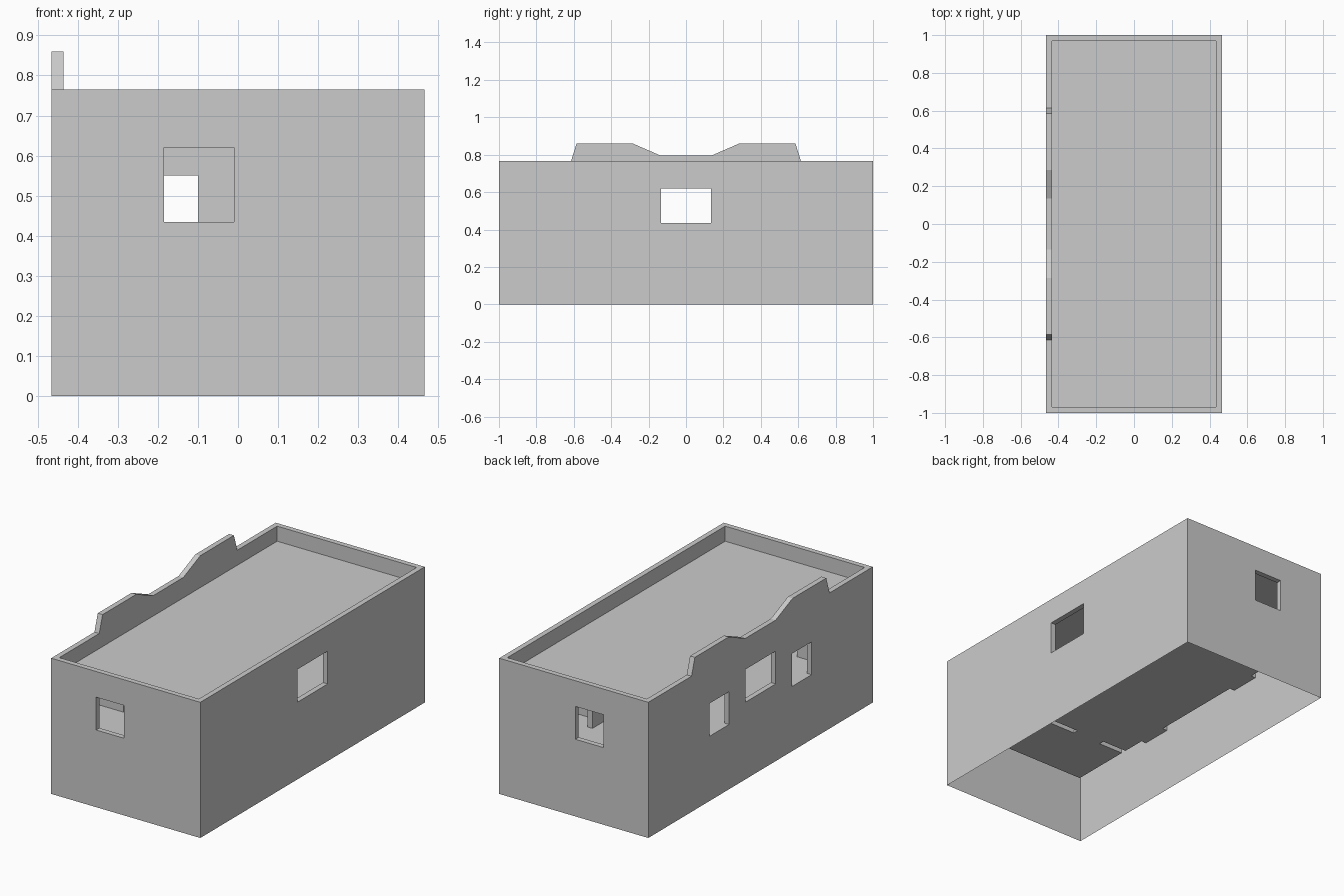
import bpy, bmesh

if "Cube" in bpy.data.objects:
    bpy.data.objects.remove(bpy.data.objects["Cube"])

W, L = 0.465, 1.0            # half width, half length
T = 0.03                     # wall thickness
WALL_TOP, ROOF = 0.765, 0.68
FLOOR, CEILING = 0.365, 0.65
DOOR_TOP = 0.55
SILL, LINTEL = 0.435, 0.62

plaster = bpy.data.materials.new("grey_plaster")
plaster.diffuse_color = (0.6, 0.6, 0.6, 1)
plaster.use_nodes = True
plaster.node_tree.nodes["Principled BSDF"].inputs["Base Color"].default_value = plaster.diffuse_color


def add_object(name, bm):
    bmesh.ops.recalc_face_normals(bm, faces=bm.faces)
    mesh = bpy.data.meshes.new(name)
    bm.to_mesh(mesh)
    bm.free()
    mesh.materials.append(plaster)
    obj = bpy.data.objects.new(name, mesh)
    bpy.context.collection.objects.link(obj)
    return obj


# Building block: side outline with the stepped parapet, extruded across the width
half = [(0.135, 0.795), (0.285, 0.86), (0.585, 0.86), (0.615, WALL_TOP), (L, WALL_TOP), (L, 0)]
outline = half + [(-y, z) for y, z in reversed(half)]
bm = bmesh.new()
face = bm.faces.new([bm.verts.new((-W, y, z)) for y, z in outline])
ext = bmesh.ops.extrude_face_region(bm, geom=[face])
bmesh.ops.translate(bm, vec=(2 * W, 0, 0),
                    verts=[v for v in ext["geom"] if isinstance(v, bmesh.types.BMVert)])
building = add_object("building", bm)

cutters = []


def cut(x0, x1, y0, y1, z0, z1):
    """Subtract a box from the building."""
    bm = bmesh.new()
    bmesh.ops.create_cube(bm, size=1)
    for v in bm.verts:
        v.co = (x1 if v.co.x > 0 else x0, y1 if v.co.y > 0 else y0, z1 if v.co.z > 0 else z0)
    box = add_object("cutter", bm)
    box.hide_render = True
    cutters.append(box)
    mod = building.modifiers.new("cut", 'BOOLEAN')
    mod.operation = 'DIFFERENCE'
    mod.solver = 'EXACT'
    mod.object = box


def cut_y(x0, x1, y0, y1, z0, z1):
    """Subtract a box and its mirror image front to back."""
    cut(x0, x1, y0, y1, z0, z1)
    cut(x0, x1, -y1, -y0, z0, z1)


IX, IY = W - T, L - T

# Parapet stays on the left wall only; sunken roof behind the wall tops
cut(-IX, 0.6, -1.1, 1.1, WALL_TOP, 1.0)
cut(-IX, IX, -IY, IY, ROOF, 0.9)

# Rooms: one middle room, two rooms at each end
cut(-IX, IX, -0.59, 0.59, FLOOR, CEILING)
cut_y(-IX, 0.08, 0.62, IY, FLOOR, CEILING)
cut_y(0.11, IX, 0.62, IY, FLOOR, CEILING)

# Inner doorways
cut_y(-0.28, -0.10, 0.57, 0.64, FLOOR, DOOR_TOP)
cut_y(0.06, 0.13, 0.72, 0.90, FLOOR, DOOR_TOP)

# Outer doorways in the left wall
cut_y(-0.5, -0.42, 0.28, 0.455, FLOOR, DOOR_TOP)

# Windows on all four sides
cut_y(-0.185, -0.01, 0.95, 1.05, SILL, LINTEL)
cut(-0.5, -0.42, -0.135, 0.135, SILL, LINTEL)
cut(0.42, 0.5, -0.135, 0.135, SILL, LINTEL)

# Bake the cuts and drop the cutters
bpy.context.view_layer.update()
deps = bpy.context.evaluated_depsgraph_get()
baked = bpy.data.meshes.new_from_object(building.evaluated_get(deps))
building.modifiers.clear()
building.data = baked
for box in cutters:
    bpy.data.objects.remove(box)

# Open underside
bm = bmesh.new()
bm.from_mesh(baked)
under = [f for f in bm.faces if f.calc_center_median().z < 0.001]
bmesh.ops.delete(bm, geom=under, context='FACES')
for f in bm.faces:
    f.material_index = 0
bm.to_mesh(baked)
bm.free()
baked.materials.clear()
baked.materials.append(plaster)
